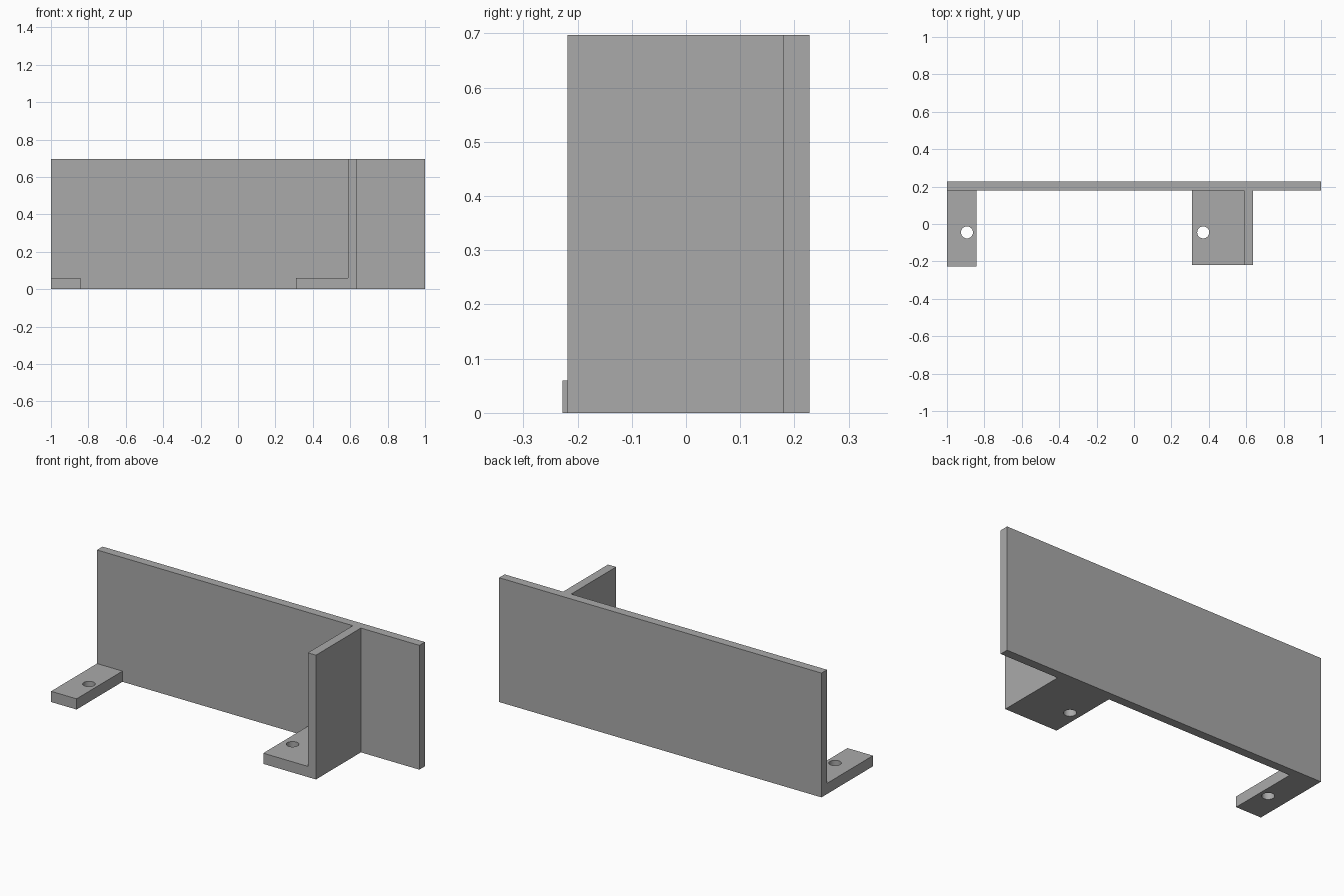
import bpy
import bmesh
from mathutils import Matrix, Vector

default = bpy.data.objects.get("Cube")
if default:
    bpy.data.objects.remove(default, do_unlink=True)

grey = bpy.data.materials.new("plain_grey")
grey.use_nodes = True
colour = (0.4, 0.4, 0.4, 1)
grey.diffuse_color = colour
grey.node_tree.nodes["Principled BSDF"].inputs["Base Color"].default_value = colour


def finish(name, bm):
    mesh = bpy.data.meshes.new(name)
    bm.to_mesh(mesh)
    bm.free()
    mesh.materials.append(grey)
    obj = bpy.data.objects.new(name, mesh)
    bpy.context.collection.objects.link(obj)
    return obj


def box(name, low, high):
    low, high = Vector(low), Vector(high)
    bm = bmesh.new()
    bmesh.ops.create_cube(
        bm, size=1,
        matrix=Matrix.Translation((low + high) / 2) @ Matrix.Diagonal((high - low).to_4d()))
    return finish(name, bm)


def drill(obj, x, y, radius):
    bm = bmesh.new()
    bmesh.ops.create_cone(
        bm, cap_ends=True, segments=48, radius1=radius, radius2=radius, depth=1,
        matrix=Matrix.Translation((x, y, 0)))
    cutter = finish("hole_cutter", bm)
    cutter.hide_render = True
    cut = obj.modifiers.new("screw_hole", 'BOOLEAN')
    cut.operation = 'DIFFERENCE'
    cut.solver = 'EXACT'
    cut.object = cutter
    bpy.ops.object.select_all(action='DESELECT')
    bpy.context.view_layer.objects.active = obj
    obj.select_set(True)
    bpy.ops.object.modifier_apply(modifier=cut.name)
    bpy.data.objects.remove(cutter, do_unlink=True)
    bpy.ops.object.shade_smooth_by_angle()


HEIGHT, FOOT = 0.697, 0.06
BACK, WALL, RIB_FRONT = 0.228, 0.179, -0.219
RIB_IN, RIB_OUT = 0.587, 0.637

# Upright panel and the rib that braces it
box("back_panel", (-1, WALL, 0), (1, BACK, HEIGHT))
box("support_rib", (RIB_IN, RIB_FRONT, 0), (RIB_OUT, WALL, HEIGHT))

# Drilled mounting feet
right_foot = box("right_foot", (-1, -BACK, 0), (-0.842, WALL, FOOT))
left_foot = box("left_foot", (0.31, RIB_FRONT, 0), (RIB_IN, WALL, FOOT))
drill(right_foot, -0.893, -0.045, 0.032)
drill(left_foot, 0.37, -0.045, 0.032)
